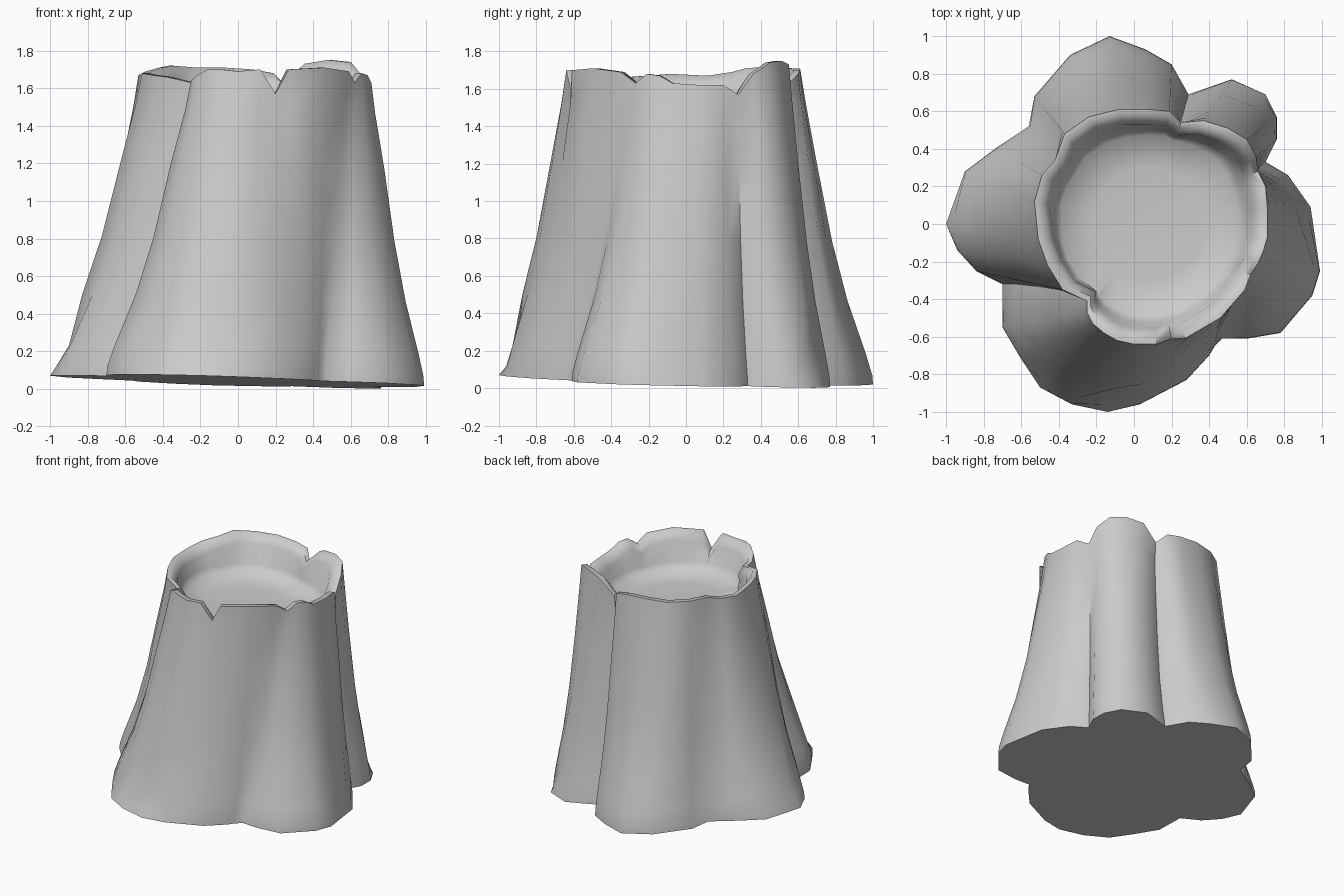
import bpy, bmesh, math
from mathutils import Vector

# Outline of the roots at the ground, counter-clockwise from the right
base = [(.99, -.25), (.94, .09), (.82, .26), (.70, .33), (.76, .45), (.76, .57), (.70, .69),
        (.52, .77), (.29, .69), (.20, .85), (.06, .93), (-.13, 1), (-.34, .90), (-.53, .68),
        (-.56, .52), (-.74, .40), (-.90, .28), (-1, 0), (-.94, -.14), (-.84, -.25),
        (-.70, -.32), (-.70, -.55), (-.60, -.72), (-.50, -.87), (-.33, -.96), (-.14, -1),
        (.03, -.96), (.28, -.83), (.40, -.70), (.43, -.65), (.47, -.61), (.60, -.61),
        (.78, -.58), (.95, -.38)]
# Matching outline of the broken rim, with heights
rim = [(.71, -.07, 1.63), (.71, .08, 1.62), (.70, .20, 1.62), (.66, .28, 1.57), (.65, .36, 1.68),
       (.60, .45, 1.74), (.50, .51, 1.75), (.37, .55, 1.73), (.25, .54, 1.62), (.19, .60, 1.68),
       (.08, .61, 1.70), (-.08, .61, 1.71), (-.24, .57, 1.71), (-.37, .48, 1.72),
       (-.42, .34, 1.71), (-.49, .26, 1.69), (-.53, .12, 1.67), (-.51, -.08, 1.68),
       (-.46, -.22, 1.67), (-.38, -.35, 1.66), (-.25, -.41, 1.63), (-.25, -.47, 1.64),
       (-.22, -.53, 1.67), (-.16, -.58, 1.70), (-.09, -.62, 1.70), (0, -.64, 1.69),
       (.12, -.64, 1.70), (.20, -.61, 1.57), (.27, -.61, 1.70), (.46, -.50, 1.71),
       (.59, -.35, 1.69), (.62, -.27, 1.63), (.66, -.21, 1.68), (.69, -.14, 1.67)]
# How far each fold is pulled inward, and the dents between root tips
creases = {3: .8, 8: 1.6, 14: 1.4, 20: 1.5, 30: 1}
dents = {23: .06, 25: .07, 1: .04, 6: .04, 17: .05}
N = len(base)
centre = Vector((.08, 0))
bm = bmesh.new()
rings = []


def add_ring(points):
    rings.append([bm.verts.new(p) for p in points])


# Outer bark: (height fraction, blend from root outline to rim outline, crease depth)
for h, f, depth in [(0, 0, 0), (.03, .01, .005), (.1, .1, .02), (.27, .35, .035),
                    (.46, .56, .04), (.7, .76, .04), (.9, .93, .03), (1, 1, 0)]:
    pts = []
    for i in range(N):
        b, t = Vector(base[i]), Vector(rim[i][:2])
        p = b.lerp(t, f)
        p = p.lerp(centre, depth * creases.get(i, 0))
        if h in (.03, .1):
            p = p.lerp(centre, dents.get(i, 0) * (.5 if h == .03 else 1))
        z0 = max(0, .04 - .03 * b.x - .025 * b.y)
        top = rim[i][2] if h > .8 else 1.68
        pts.append((p.x, p.y, z0 + (top - z0) * h))
    add_ring(pts)

# Rounded rim sloping into a shallow dish
for f, drop in [(.06, 0), (.13, .06)]:
    pts = []
    for x, y, z in rim:
        p = Vector((x, y)).lerp(centre, f)
        pts.append((p.x, p.y, z - drop))
    add_ring(pts)
for r, z, mix in [(.50, 1.5, .4), (.46, 1.45, .7), (.3, 1.43, 1)]:
    pts = []
    for x, y, _ in rim:
        d = Vector((x, y)) - centre
        p = centre + d.normalized() * (r * mix + d.length * .84 * (1 - mix))
        pts.append((p.x, p.y, z - .04 * (p.x - .08)))
    add_ring(pts)

for lower, upper in zip(rings, rings[1:]):
    for i in range(N):
        j = (i + 1) % N
        bm.faces.new((lower[i], lower[j], upper[j], upper[i]))

# Underside and dish floor
bm.faces.new(rings[0][::-1])
bm.faces.new(rings[-1])
bmesh.ops.recalc_face_normals(bm, faces=bm.faces[:])

mesh = bpy.data.meshes.new("tree_stump")
bm.to_mesh(mesh)
bm.free()
stump = bpy.data.objects.new("tree_stump", mesh)
bpy.context.collection.objects.link(stump)
bpy.context.view_layer.objects.active = stump
stump.select_set(True)
bpy.ops.object.shade_smooth_by_angle(angle=math.radians(60))
